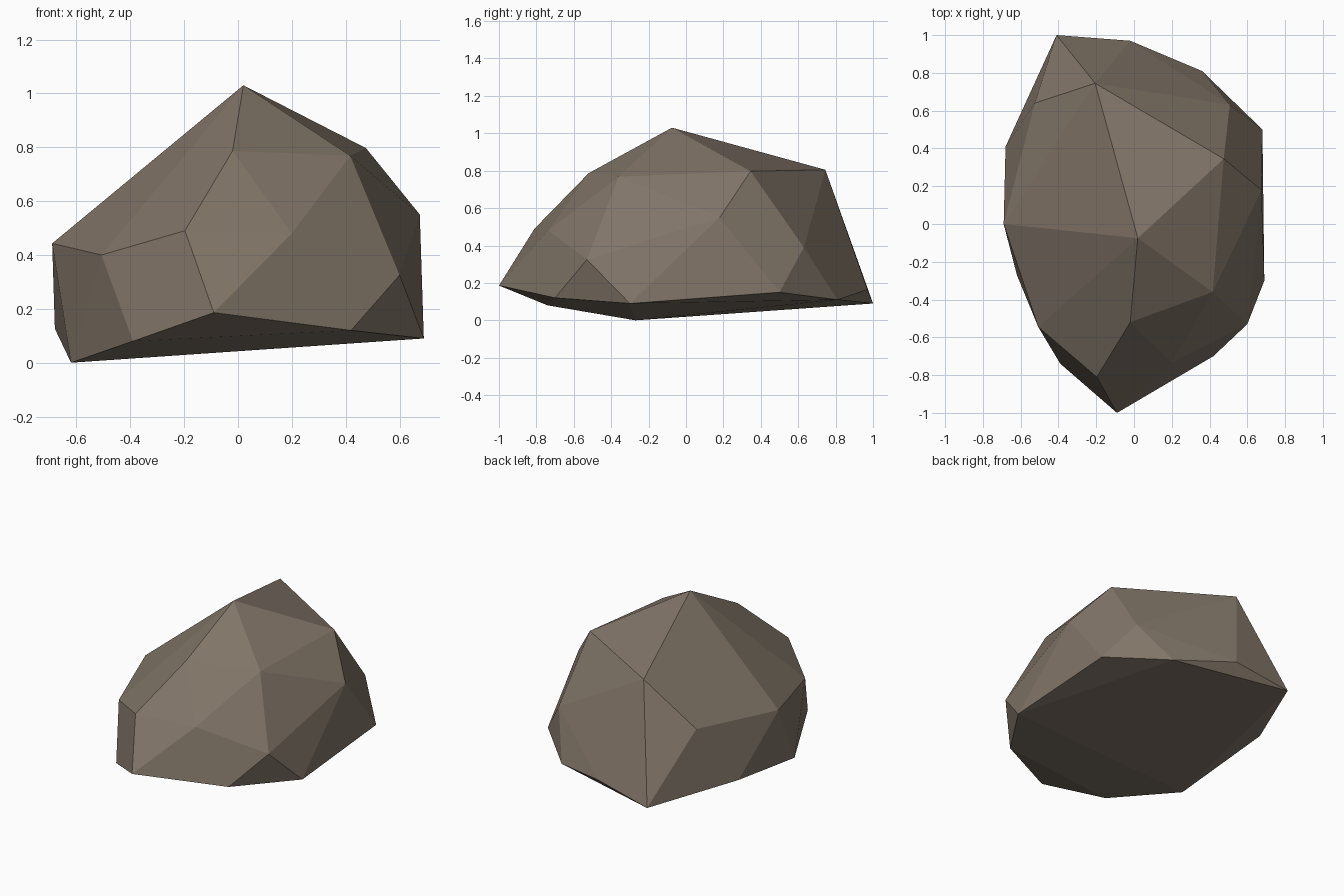
import bpy, bmesh, math

if "Cube" in bpy.data.objects:
    bpy.data.objects.remove(bpy.data.objects["Cube"])

# Corner points of the faceted boulder, grouped by height
CORNERS = [
    # underside rim
    (-.62, -.27, 0), (-.39, -.74, .08), (-.09, -1, .186), (.42, -.70, .12),
    (.69, -.30, .09), (.68, .50, .15), (.36, .81, .11), (-.02, .97, .165),
    (-.41, 1, .09), (-.68, .41, .126),
    # waist
    (-.69, 0, .443), (-.507, -.545, .40), (-.197, -.81, .49), (.20, -.735, .48),
    (.60, -.53, .325), (.675, .18, .55), (.507, .63, .39), (-.15, .90, .39),
    (-.525, .64, .515),
    # crown
    (-.02, -.52, .787), (.417, -.36, .768), (.475, .345, .797),
    (-.206, .745, .805), (.02, -.075, 1.03),
]

# Single stone colour
stone = bpy.data.materials.new("brown_stone")
stone.diffuse_color = (.22, .178, .138, 1)
stone.use_nodes = True
stone.node_tree.nodes["Principled BSDF"].inputs["Base Color"].default_value = stone.diffuse_color

# Wrap the corners in a convex skin and merge nearly coplanar facets
bm = bmesh.new()
for co in CORNERS:
    bm.verts.new(co)
bmesh.ops.convex_hull(bm, input=bm.verts)
bmesh.ops.dissolve_limit(bm, angle_limit=math.radians(4), verts=bm.verts, edges=bm.edges)
bmesh.ops.recalc_face_normals(bm, faces=bm.faces)

mesh = bpy.data.meshes.new("boulder")
bm.to_mesh(mesh)
bm.free()
mesh.materials.append(stone)
bpy.context.collection.objects.link(bpy.data.objects.new("boulder", mesh))
